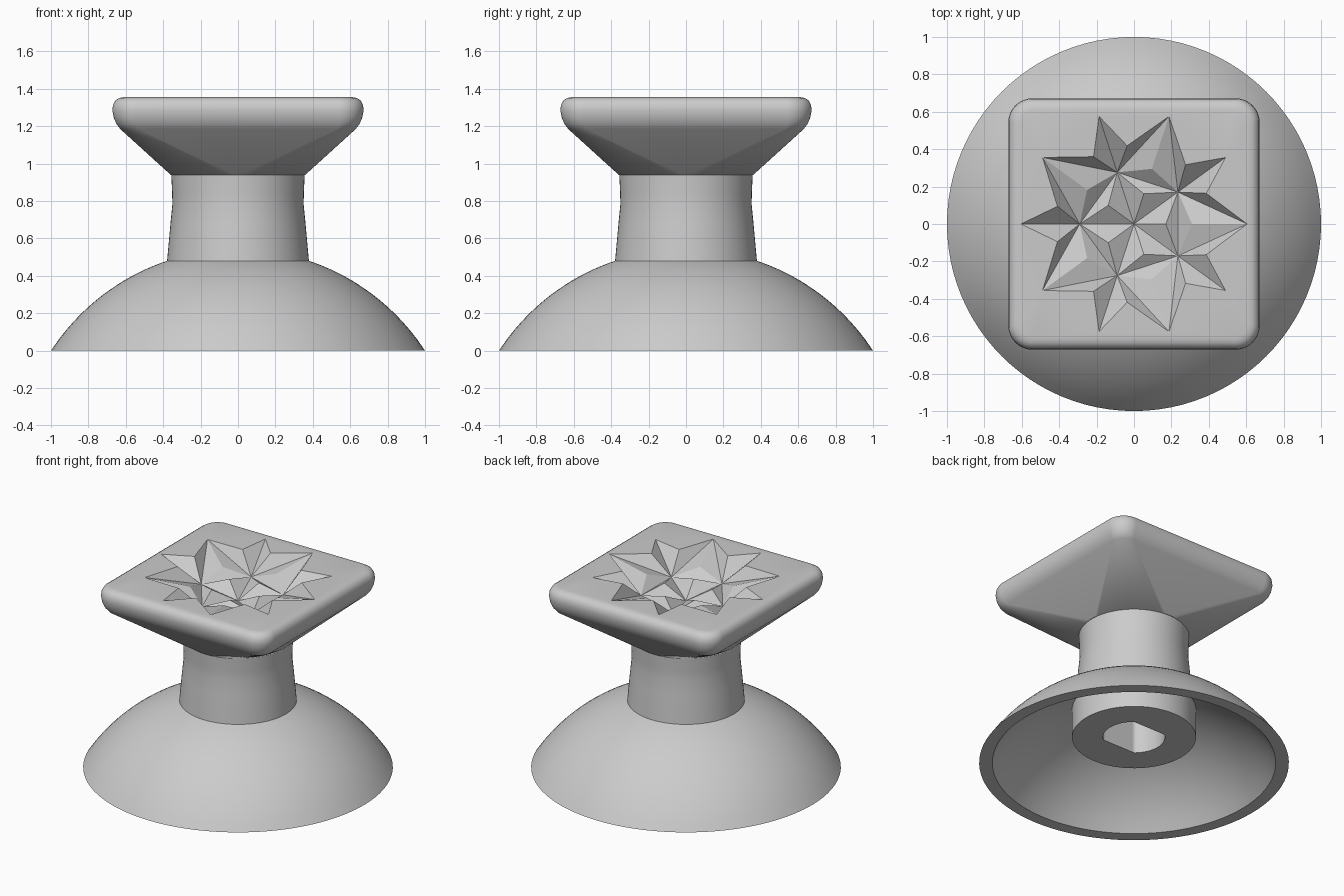
import bpy, bmesh, math

if "Cube" in bpy.data.objects:
    bpy.data.objects.remove(bpy.data.objects["Cube"])

grey = bpy.data.materials.new("light_grey")
grey.diffuse_color = (0.6, 0.6, 0.6, 1)
grey.use_nodes = True
grey.node_tree.nodes["Principled BSDF"].inputs["Base Color"].default_value = grey.diffuse_color
SEG = 96


def circle(r, z, clip=9.0):
    """Ring of points, optionally flattened on its two y sides."""
    pts = []
    for i in range(SEG):
        a = 2 * math.pi * i / SEG
        pts.append((r * math.cos(a), max(-clip, min(clip, r * math.sin(a))), z))
    return pts


def rounded_square(h, r, z):
    """Ring of points: square of half-width h with corner radius r."""
    pts = []
    n = SEG // 4
    for q in range(4):
        mid = math.radians(45 + 90 * q)
        cx = math.copysign(h - r, math.cos(mid))
        cy = math.copysign(h - r, math.sin(mid))
        for i in range(n):
            a = math.pi / 2 * (q + i / (n - 1))
            if r == h:  # full circle: spread the points evenly
                a = math.pi / 2 * (q + (i + 0.5) / n)
            pts.append((cx + r * math.cos(a), cy + r * math.sin(a), z))
    return pts


def loft(bm, rings):
    """Skin a list of rings; returns their vertices."""
    vs = [[bm.verts.new(p) for p in ring] for ring in rings]
    for a, b in zip(vs, vs[1:]):
        for i in range(SEG):
            j = (i + 1) % SEG
            bm.faces.new((a[i], a[j], b[j], b[i]))
    return vs


def finish(bm, name):
    mesh = bpy.data.meshes.new(name)
    bm.to_mesh(mesh)
    bm.free()
    ob = bpy.data.objects.new(name, mesh)
    bpy.context.collection.objects.link(ob)
    mesh.materials.append(grey)
    bpy.ops.object.select_all(action='DESELECT')
    ob.select_set(True)
    bpy.context.view_layer.objects.active = ob
    bpy.ops.object.shade_smooth_by_angle(angle=math.radians(35))
    return ob


def sphere_z(r, radius):
    return math.sqrt(radius ** 2 - r ** 2) - 0.651


# dome base: keyed hole, hub, hollow inside, rim, outer dome
bm = bmesh.new()
rings = [circle(0.2, 0.75, 0.153), circle(0.2, 0.19, 0.153),
         circle(0.4, 0.19)]
for i in range(13):
    r = 0.4 + 0.515 * i / 12
    rings.append(circle(r, max(0, sphere_z(r, 1.123)) if i < 12 else 0))
for i in range(17):
    r = 1 - 0.63 * i / 16
    rings.append(circle(r, sphere_z(r, 1.193) if i else 0))
vs = loft(bm, rings)
bm.faces.new(vs[0][::-1])
finish(bm, "dome_base")

# waisted post
bm = bmesh.new()
profile = [(0.38, 0.47), (0.372, 0.56), (0.361, 0.68), (0.351, 0.78),
           (0.352, 0.84), (0.357, 0.95)]
loft(bm, [circle(r, z) for r, z in profile])
finish(bm, "post")

# cap: round underside flaring to a soft-edged square
TOP = 1.355
bm = bmesh.new()
profile = [(0.36, 0.36, 0.94), (0.63, 0.10, 1.185), (0.65, 0.11, 1.212),
           (0.664, 0.12, 1.245), (0.672, 0.13, 1.285), (0.668, 0.126, 1.315),
           (0.655, 0.115, 1.338), (0.635, 0.10, 1.351), (0.61, 0.08, TOP)]
rings = loft(bm, [rounded_square(*p) for p in profile])
bm.faces.new(rings[0][::-1])


# carved star: pits joined by valleys, with a peak inside each triangle
def point(r, deg, depth):
    a = math.radians(deg)
    return bm.verts.new((r * math.cos(a), r * math.sin(a), TOP - depth))


centre = point(0, 0, 0.17)
angles = [36 + 72 * k for k in range(5)]
pits = [point(0.29, a, 0.13) for a in angles]
tips = [point(0.605, a, 0) for a in angles]
side_tips = [point(0.605, a + 36, 0) for a in angles]
notch_a = [point(0.42, a - 13, 0) for a in angles]
notch_b = [point(0.42, a + 13, 0) for a in angles]
inner_peaks = [point(0.17, a + 36, 0.09) for a in angles]
outer_peaks = [point(0.31, a + 36, 0.065) for a in angles]
star, outline = [], []
for k in range(5):
    n = (k + 1) % 5
    P, Q, S = pits[k], pits[n], side_tips[k]
    I, O = inner_peaks[k], outer_peaks[k]
    for tri in ((centre, P, I), (centre, I, Q), (P, Q, I), (P, O, Q),
                (P, S, O), (Q, O, S),
                (P, notch_a[k], tips[k]), (P, tips[k], notch_b[k]),
                (P, notch_b[k], S), (Q, S, notch_a[n])):
        f = bm.faces.new(tri)
        f.normal_update()
        if f.normal.z < 0:
            f.normal_flip()
        star.append(f)
    outline += [notch_a[k], tips[k], notch_b[k], S]

# flat top around the star
edges = []
for loop in (rings[-1], outline):
    for i, v in enumerate(loop):
        w = loop[(i + 1) % len(loop)]
        edges.append(bm.edges.get((v, w)) or bm.edges.new((v, w)))
made = bmesh.ops.triangle_fill(bm, use_beauty=True, edges=edges, normal=(0, 0, 1))
for f in made["geom"]:
    if isinstance(f, bmesh.types.BMFace):
        f.normal_update()
        if f.normal.z < 0:
            f.normal_flip()
bm.faces.index_update()
facets = [f.index for f in star]
cap = finish(bm, "cap")
for i in facets:
    cap.data.polygons[i].use_smooth = False
